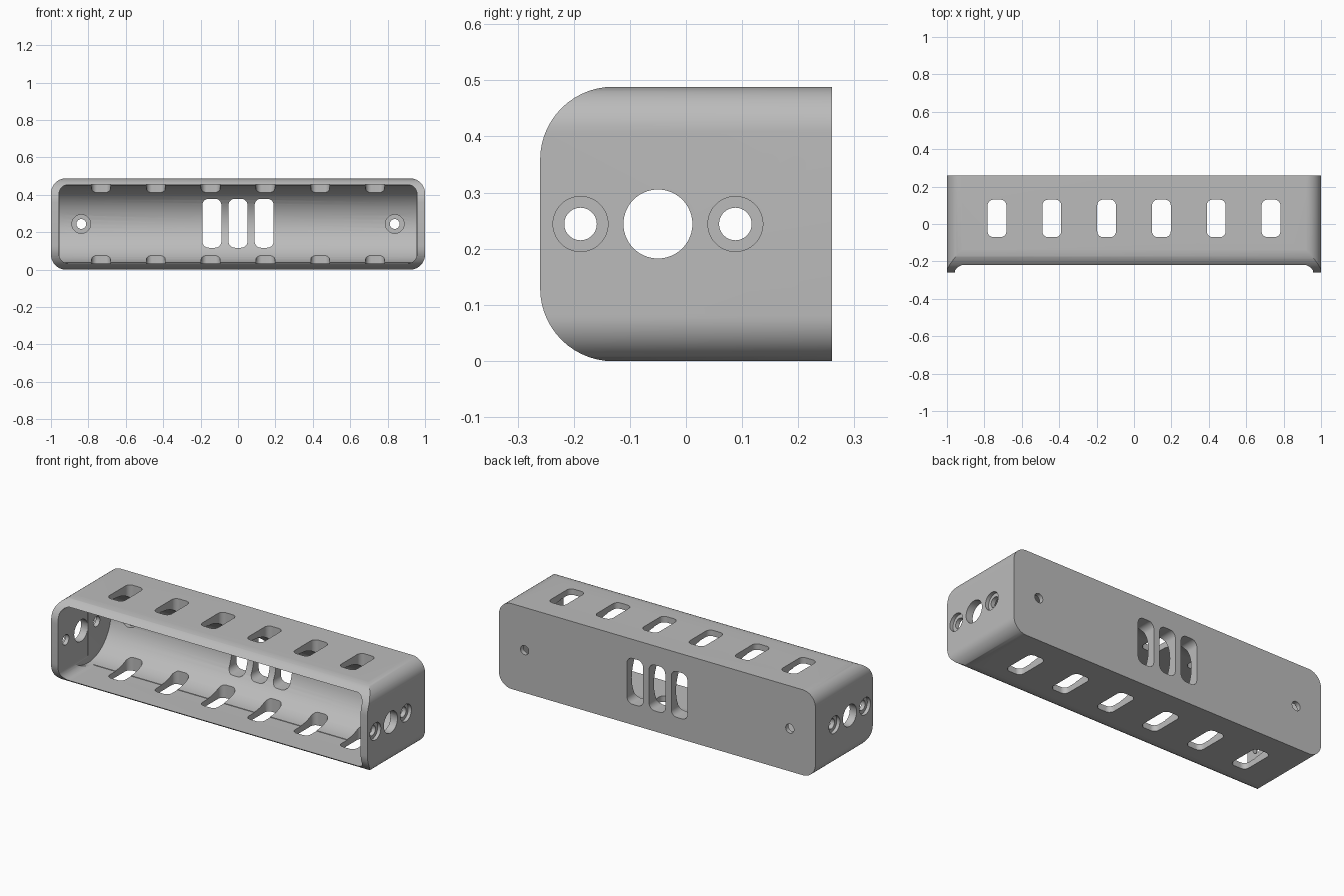
import bpy, bmesh, math

cube = bpy.data.objects.get("Cube")
if cube:
    bpy.data.objects.remove(cube, do_unlink=True)

MID_Z = 0.244

grey = bpy.data.materials.new("light grey")
grey.use_nodes = True
grey.diffuse_color = (0.5, 0.5, 0.5, 1)
grey.node_tree.nodes["Principled BSDF"].inputs["Base Color"].default_value = grey.diffuse_color


def rounded(cu, cv, w, h, r, steps=14):
    """Outline of a rounded rectangle."""
    pts = []
    for i, (su, sv) in enumerate([(1, 1), (-1, 1), (-1, -1), (1, -1)]):
        for k in range(steps + 1):
            a = (i + k / steps) * math.pi / 2
            pts.append((cu + su * (w / 2 - r) + r * math.cos(a),
                        cv + sv * (h / 2 - r) + r * math.sin(a)))
    return pts


def circle(cu, cv, r):
    return rounded(cu, cv, 2 * r, 2 * r, r)


def prism(name, outline, axis, lo, hi):
    """Extrude an outline along one axis."""
    place = {"x": lambda u, v, d: (d, u, v),
             "y": lambda u, v, d: (u, d, v),
             "z": lambda u, v, d: (u, v, d)}[axis]
    bm = bmesh.new()
    rings = [[bm.verts.new(place(u, v, d)) for u, v in outline] for d in (lo, hi)]
    bm.faces.new(rings[0])
    bm.faces.new(rings[1])
    n = len(outline)
    for i in range(n):
        j = (i + 1) % n
        bm.faces.new((rings[0][i], rings[0][j], rings[1][j], rings[1][i]))
    bmesh.ops.remove_doubles(bm, verts=bm.verts, dist=1e-5)
    bmesh.ops.recalc_face_normals(bm, faces=bm.faces)
    mesh = bpy.data.meshes.new(name)
    bm.to_mesh(mesh)
    bm.free()
    mesh.materials.append(grey)
    obj = bpy.data.objects.new(name, mesh)
    bpy.context.collection.objects.link(obj)
    return obj


def combine(body, tool, operation="DIFFERENCE"):
    """Apply a boolean and discard the tool."""
    tool.hide_render = True
    mod = body.modifiers.new("cut", "BOOLEAN")
    mod.object, mod.operation, mod.solver = tool, operation, "EXACT"
    bpy.context.view_layer.objects.active = body
    bpy.ops.object.modifier_apply(modifier=mod.name)
    bpy.data.objects.remove(tool, do_unlink=True)


# Outer shell: rounded end-on corners, with rounded front edges
housing = prism("housing", rounded(0, MID_Z, 2, 0.488, 0.08), "y", -0.5, 0.26)
combine(housing, prism("front_rounding", rounded(0.17, MID_Z, 0.86, 0.489, 0.13),
                       "x", -1.2, 1.2), "INTERSECT")

# Open cavity with a half-round back
combine(housing, prism("cavity", rounded(0, MID_Z, 1.914, 0.42, 0.05), "y", -0.5, 0.01))
combine(housing, prism("cavity_back", circle(0.01, MID_Z, 0.207), "x", -0.955, 0.955))

# Slots through top and bottom
for i in range(6):
    x = (i - 2.5) * 0.293
    combine(housing, prism("slot", rounded(x, 0.03, 0.1, 0.2, 0.03), "z", -0.1, 0.6))

# Back vents
for x in (-0.14, 0, 0.14):
    combine(housing, prism("vent", rounded(x, MID_Z + 0.004, 0.102, 0.262, 0.035), "y", 0.1, 0.4))

# Back screw holes, counterbored from inside
for x in (-0.838, 0.838):
    combine(housing, prism("counterbore", circle(x, MID_Z, 0.05), "y", 0.1, 0.235))
    combine(housing, prism("screw_hole", circle(x, MID_Z, 0.026), "y", 0.1, 0.4))

# End plate holes, the small ones counterbored from outside
combine(housing, prism("cable_hole", circle(-0.05, MID_Z, 0.0615), "x", -1.2, 1.2))
for y in (-0.188, 0.088):
    combine(housing, prism("end_hole", circle(y, MID_Z, 0.029), "x", -1.2, 1.2))
    for side in (-1, 1):
        lo, hi = sorted((side * 0.98, side * 1.1))
        combine(housing, prism("counterbore", circle(y, MID_Z, 0.049), "x", lo, hi))

bpy.ops.object.select_all(action="DESELECT")
housing.select_set(True)
bpy.context.view_layer.objects.active = housing
bpy.ops.object.shade_smooth_by_angle(angle=math.radians(30))
